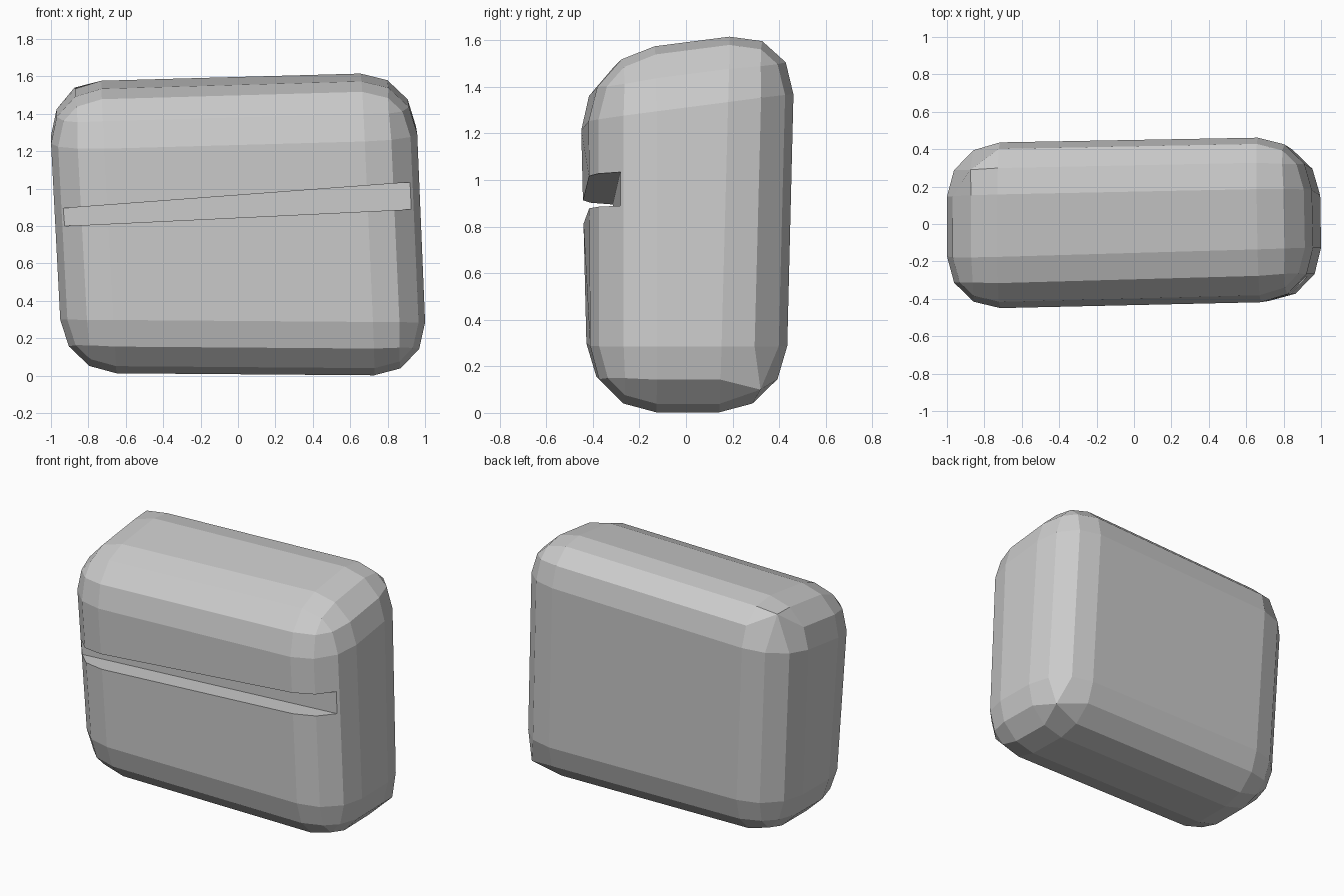
import bpy
import bmesh
from mathutils import Vector

default = bpy.data.objects.get("Cube")
if default:
    bpy.data.objects.remove(default, do_unlink=True)

grey = bpy.data.materials.new("light grey")
grey.use_nodes = True
colour = (0.6, 0.6, 0.6, 1)
grey.diffuse_color = colour
grey.node_tree.nodes["Principled BSDF"].inputs["Base Color"].default_value = colour


def skewed_box(bm, corners):
    """Box from corners in order: bottom ring then top ring, anticlockwise from front -x."""
    v = [bm.verts.new(c) for c in corners]
    bm.faces.new(v[3::-1])
    bm.faces.new(v[4:])
    for i in range(4):
        j = (i + 1) % 4
        bm.faces.new((v[i], v[j], v[j + 4], v[i + 4]))
    bmesh.ops.recalc_face_normals(bm, faces=bm.faces)


def add_object(name, bm):
    mesh = bpy.data.meshes.new(name)
    bm.to_mesh(mesh)
    bm.free()
    mesh.materials.append(grey)
    obj = bpy.data.objects.new(name, mesh)
    bpy.context.collection.objects.link(obj)
    return obj


# Case body: slightly crooked box with a sloping lid and faceted round edges
body_corners = [
    (-0.935, -0.42, 0.015), (1.02, -0.41, 0.0), (1.0, 0.43, 0.0), (-0.935, 0.41, 0.015),
    (-1.015, -0.467, 1.49), (0.95, -0.41, 1.545), (0.935, 0.475, 1.66), (-1.015, 0.435, 1.605),
]
bm = bmesh.new()
skewed_box(bm, body_corners)
bmesh.ops.bevel(bm, geom=bm.edges[:], offset=0.285, offset_type='OFFSET',
                segments=3, profile=0.5, affect='EDGES')

# Two pinched corners on the back
for corner, point in ((7, (-0.875, 0.29, 1.54)), (2, (0.91, 0.32, 0.1))):
    target = Vector(body_corners[corner])
    patch = sorted(bm.verts, key=lambda v: (v.co - target).length)[:3]
    bmesh.ops.pointmerge(bm, verts=patch, merge_co=Vector(point))
bmesh.ops.recalc_face_normals(bm, faces=bm.faces)
case_body = add_object("case_body", bm)

# Wedge-shaped lid gap across the front
bm = bmesh.new()
gap = []
for middle, slope in ((0.845, 0.048), (0.965, 0.075)):
    for x, y in ((-1.3, -0.8), (1.3, -0.8), (1.3, -0.275), (-1.3, -0.32)):
        gap.append((x, y, middle + slope * x))
skewed_box(bm, gap)
gap_cutter = add_object("lid_gap_cutter", bm)
gap_cutter.hide_render = True
gap_cutter.hide_viewport = True
gap_cutter.display_type = 'WIRE'

cut = case_body.modifiers.new("lid_gap", 'BOOLEAN')
cut.operation = 'DIFFERENCE'
cut.solver = 'EXACT'
cut.object = gap_cutter
